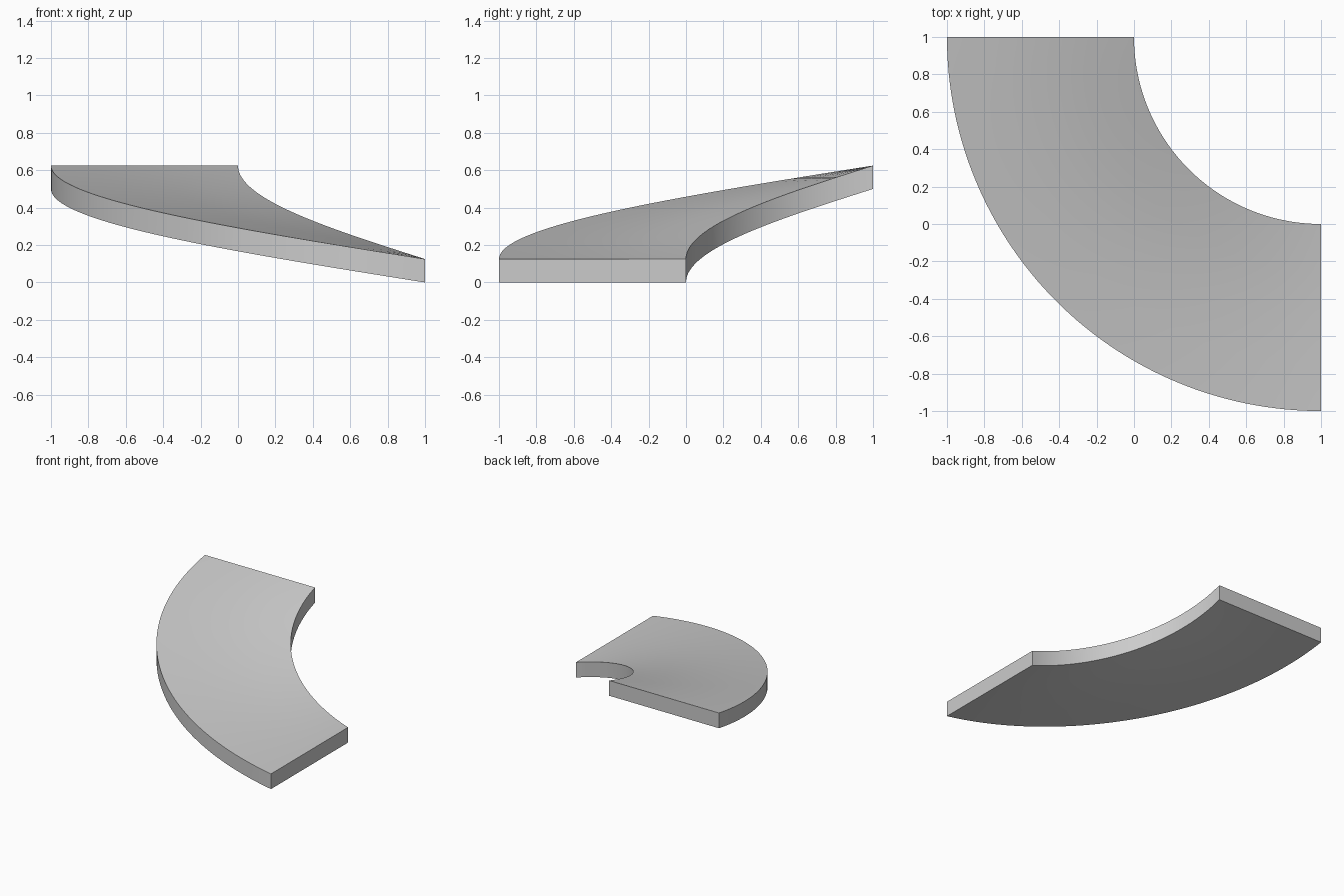
import bpy
import bmesh
from math import pi, cos, sin, radians

cube = bpy.data.objects.get("Cube")
if cube:
    bpy.data.objects.remove(cube, do_unlink=True)

STEPS = 64
INNER, OUTER = 1.0, 2.0
THICK, RISE = 0.125, 0.5
CENTRE = 1.0

# Plain grey material
grey = bpy.data.materials.new("light_grey")
grey.use_nodes = True
colour = (0.6, 0.6, 0.6, 1)
grey.diffuse_color = colour
grey.node_tree.nodes["Principled BSDF"].inputs["Base Color"].default_value = colour

# Closed cross-section of the slab: (radius, height), along the bottom and back over the top
RADIAL = 4
radii = [INNER + (OUTER - INNER) * i / RADIAL for i in range(RADIAL + 1)]
profile = [(r, 0) for r in radii] + [(r, THICK) for r in reversed(radii)]

# Sweep the cross-section through a quarter turn while it descends
bm = bmesh.new()
rings = []
for s in range(STEPS + 1):
    t = s / STEPS
    angle = pi + t * pi / 2
    base = RISE * (1 - t)
    rings.append([bm.verts.new((CENTRE + r * cos(angle), CENTRE + r * sin(angle), base + h))
                  for r, h in profile])

count = len(profile)
for a, b in zip(rings, rings[1:]):
    for i in range(count):
        j = (i + 1) % count
        bm.faces.new((a[i], a[j], b[j], b[i]))

# End caps
bm.faces.new(rings[0])
bm.faces.new(rings[-1])
bmesh.ops.recalc_face_normals(bm, faces=bm.faces)

mesh = bpy.data.meshes.new("curved_ramp")
bm.to_mesh(mesh)
bm.free()
mesh.materials.append(grey)
ramp = bpy.data.objects.new("curved_ramp", mesh)
bpy.context.collection.objects.link(ramp)

# Smooth curved sides, sharp edges
bpy.ops.object.select_all(action='DESELECT')
ramp.select_set(True)
bpy.context.view_layer.objects.active = ramp
bpy.ops.object.shade_smooth_by_angle(angle=radians(30))
